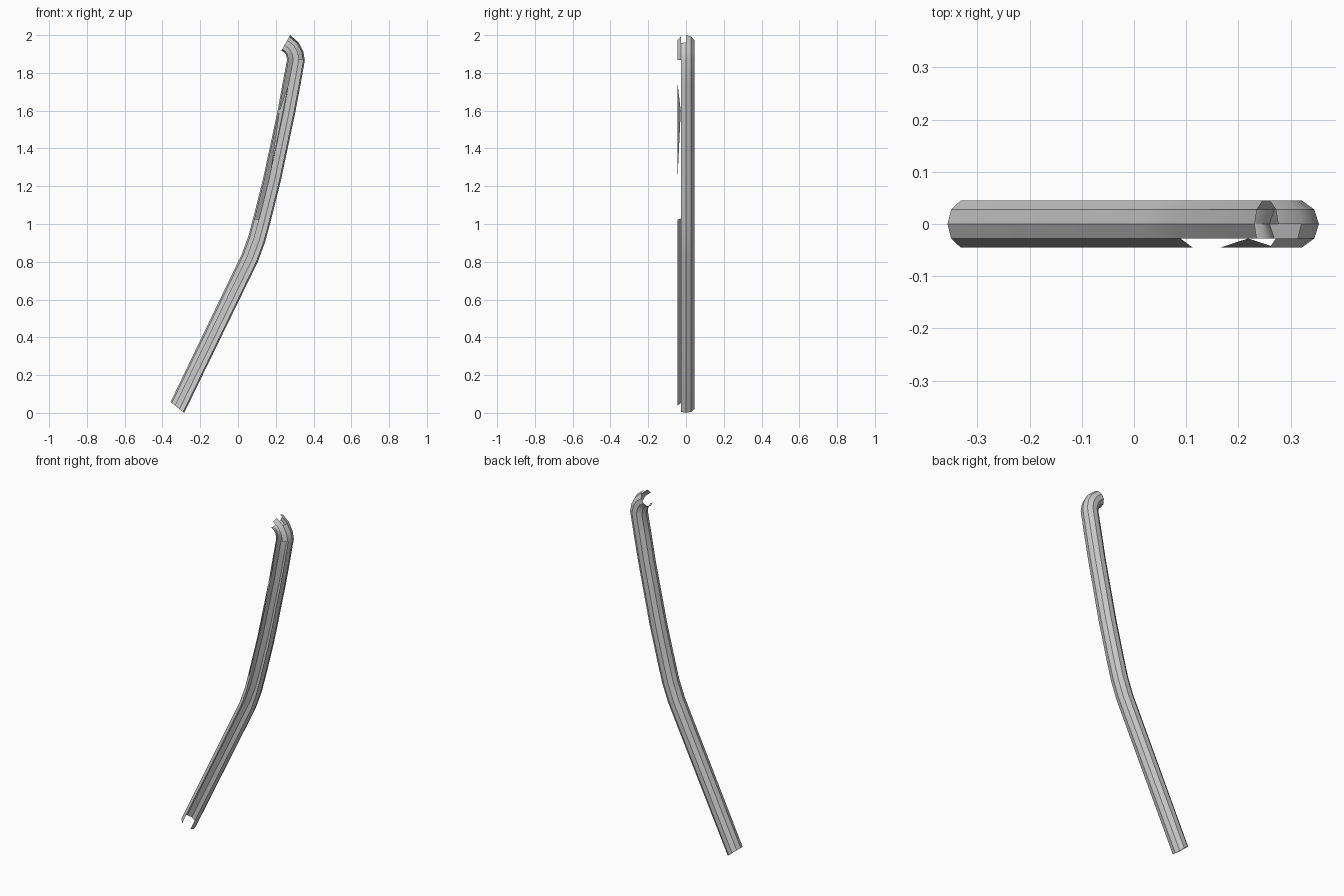
import bpy, bmesh, math
from mathutils import Vector

if "Cube" in bpy.data.objects:
    bpy.data.objects.remove(bpy.data.objects["Cube"])

SIDES, RADIUS = 10, 0.047

# Path stations: inner (left) and outer (right) edge points in x, z
stations = [
    ((-.357, .058), (-.285, .0)),
    ((.02, .84), (.105, .80)),
    ((.055, .935), (.143, .903)),
    ((.08, 1.03), (.172, 1.01)),
    ((.135, 1.25), (.227, 1.23)),
    ((.21, 1.6), (.302, 1.585)),
    ((.237, 1.75), (.331, 1.738)),
    ((.260, 1.87), (.354, 1.868)),
    ((.254, 1.897), (.345, 1.915)),
    ((.245, 1.91), (.320, 1.962)),
    ((.230, 1.918), (.276, 2.0)),
]

bm = bmesh.new()
rings = []
for left, right in stations:
    a = Vector((left[0], 0, left[1]))
    b = Vector((right[0], 0, right[1]))
    ring = []
    for k in range(SIDES):
        t = 2 * math.pi * k / SIDES
        p = (a + b) / 2 + (b - a) / 2 * math.cos(t)
        p.y = RADIUS * math.sin(t)
        ring.append(bm.verts.new(p))
    rings.append(ring)


def is_open(seg, k):
    """Faces left out along the front channel and at the tip notch."""
    if k == 6:                      # left lip, only on the lower length
        return seg >= 3
    if k == 7:                      # channel mouth
        return True
    if k == 8:                      # right lip, only on the elbow
        return seg < 7
    return k == 9 and seg == len(stations) - 2


# Channel walls
for s in range(len(rings) - 1):
    for k in range(SIDES):
        if not is_open(s, k):
            n = (k + 1) % SIDES
            bm.faces.new((rings[s][k], rings[s][n], rings[s + 1][n], rings[s + 1][k]))

# Remaining sliver of the left lip on the upper length
bm.faces.new((rings[4][7], rings[6][7], rings[5][6]))

loose = [v for v in bm.verts if not v.link_faces]
bmesh.ops.delete(bm, geom=loose, context='VERTS')
bmesh.ops.recalc_face_normals(bm, faces=bm.faces)
# Walls face outward: check against the back wall
bm.faces.ensure_lookup_table()
bm.normal_update()
if max(bm.faces, key=lambda f: f.calc_center_median().y).normal.y < 0:
    bmesh.ops.reverse_faces(bm, faces=bm.faces)

mesh = bpy.data.meshes.new("bent_channel")
bm.to_mesh(mesh)
bm.free()
obj = bpy.data.objects.new("bent_channel", mesh)
bpy.context.collection.objects.link(obj)
bpy.context.view_layer.objects.active = obj
obj.select_set(True)
bpy.ops.object.shade_smooth_by_angle(angle=math.radians(30))
